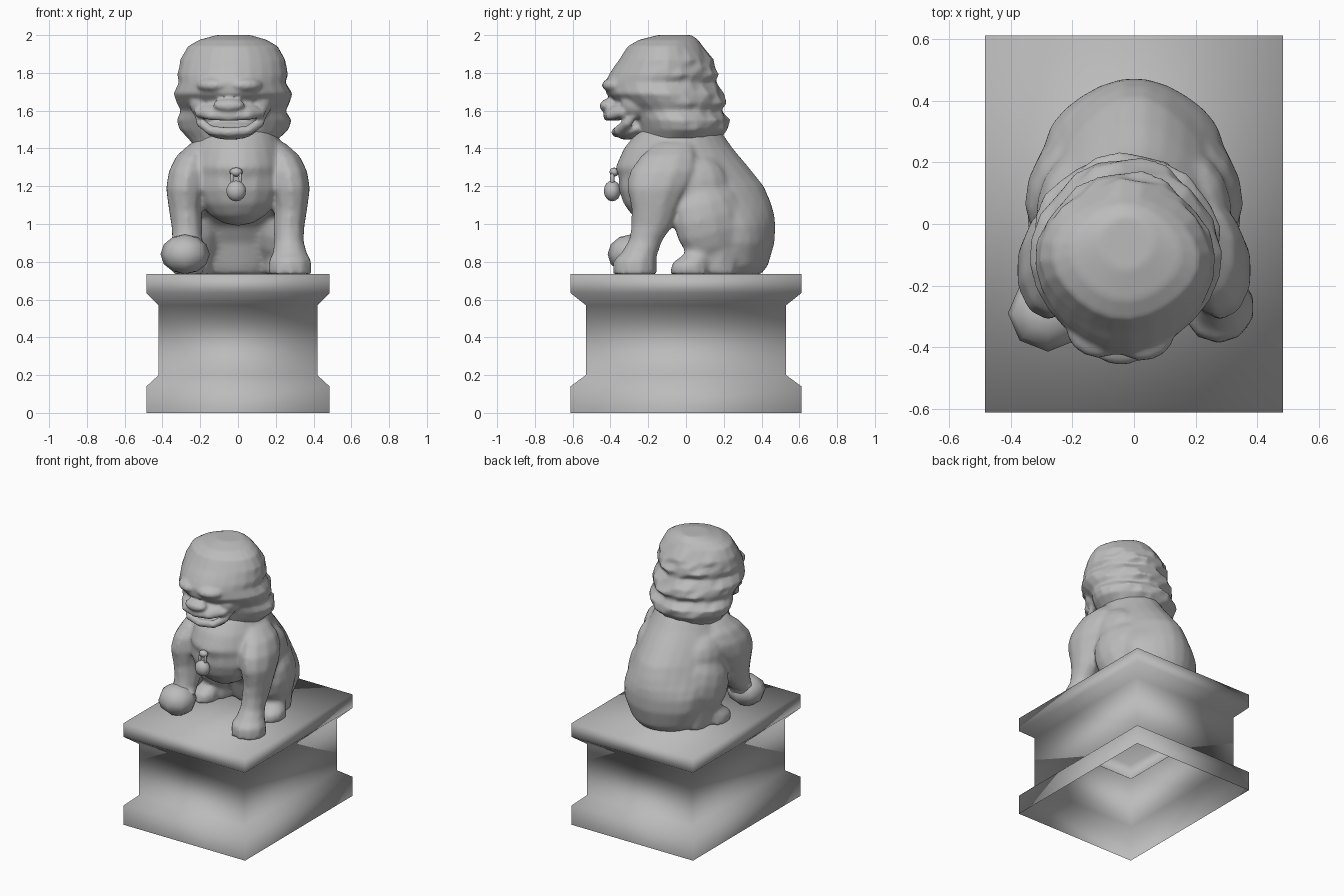
import bpy, bmesh, math
from mathutils import Vector, Matrix

cube = bpy.data.objects.get("Cube")
if cube:
    bpy.data.objects.remove(cube, do_unlink=True)

stone = bpy.data.materials.new("grey stone")
stone.use_nodes = True
stone.diffuse_color = (0.5, 0.5, 0.5, 1)
stone.node_tree.nodes["Principled BSDF"].inputs["Base Color"].default_value = (0.5, 0.5, 0.5, 1)


def finish(name, bm):
    """Turn a bmesh into a smooth stone object."""
    bmesh.ops.recalc_face_normals(bm, faces=bm.faces)
    mesh = bpy.data.meshes.new(name)
    bm.to_mesh(mesh)
    bm.free()
    mesh.materials.append(stone)
    mesh.shade_smooth()
    obj = bpy.data.objects.new(name, mesh)
    bpy.context.scene.collection.objects.link(obj)
    return obj


def skin(bm, loops):
    """Bridge a list of equal vertex loops with quads."""
    for lo, hi in zip(loops, loops[1:]):
        n = len(lo)
        for i in range(n):
            j = (i + 1) % n
            bm.faces.new((lo[i], lo[j], hi[j], hi[i]))


def loft(name, rings, sides=14, shape=None, bottom=True):
    """Stack horizontal rings (x, y, z, x radius, y radius)."""
    bm = bmesh.new()
    loops = []
    for k, (x, y, z, rx, ry) in enumerate(rings):
        loop = []
        for i in range(sides):
            a = math.tau * (i + 0.5) / sides
            s = shape(a, k) if shape else 1
            loop.append(bm.verts.new((x + rx * s * math.cos(a), y + ry * s * math.sin(a), z)))
        loops.append(loop)
    skin(bm, loops)
    if bottom:
        bm.faces.new(loops[0])
    bm.faces.new(loops[-1])
    return finish(name, bm)


def blob(name, centre, radii, tilt=0, yaw=0, segments=14, rows=9):
    """Ellipsoid tilted around x, then turned around z."""
    bm = bmesh.new()
    bmesh.ops.create_uvsphere(bm, u_segments=segments, v_segments=rows, radius=1)
    bm.transform(Matrix.Translation(centre) @ Matrix.Rotation(math.radians(yaw), 4, "Z")
                 @ Matrix.Rotation(math.radians(tilt), 4, "X") @ Matrix.Diagonal((*radii, 1)))
    return finish(name, bm)


def tube(name, points, radius):
    """Round bar along an open path, thinning at both ends."""
    bm = bmesh.new()
    pts = [Vector(p) for p in points]
    loops = []
    for k, p in enumerate(pts):
        along = (pts[min(k + 1, len(pts) - 1)] - pts[max(k - 1, 0)]).normalized()
        side = along.cross(Vector((0, 0, 1))).normalized()
        up = side.cross(along)
        r = radius * (0.6 if k in (0, len(pts) - 1) else 1)
        loops.append([bm.verts.new(p + side * r * math.cos(a) + up * r * math.sin(a))
                      for a in (math.tau * i / 8 for i in range(8))])
    skin(bm, loops)
    bm.faces.new(loops[0])
    bm.faces.new(loops[-1])
    return finish(name, bm)


def both(points):
    """Mirror a half path that ends in the middle."""
    return points + [(-x, y, z) for x, y, z in reversed(points[:-1])]


def fuse(name, objs, voxel, repeats):
    """Join overlapping parts and melt them into one carved surface."""
    bpy.ops.object.select_all(action="DESELECT")
    for o in objs:
        o.select_set(True)
    bpy.context.view_layer.objects.active = objs[0]
    bpy.ops.object.join()
    obj = objs[0]
    obj.name = name
    remesh = obj.modifiers.new("fuse", "REMESH")
    remesh.mode = "VOXEL"
    remesh.voxel_size = voxel
    remesh.use_smooth_shade = True
    smooth = obj.modifiers.new("soften", "SMOOTH")
    smooth.factor = 0.5
    smooth.iterations = repeats
    return obj


def egg(a, k):
    """Narrow the rump toward the back."""
    return 1 - 0.06 * max(0, math.sin(a)) * math.sin(2 * a) ** 2


def mane(a, k):
    """Pinched corners, with tufts of hair on the back and sides only."""
    tuft = 0.035 * math.cos(a * 7 + k * 2) * max(0, math.sin(a) + 0.2) * (k < 11)
    return 1 + tuft - 0.045 * math.sin(2 * a) ** 2


# Pedestal: open underneath, waisted
r2 = math.sqrt(2)
profile = [(0, 0.485, 0.612), (0.14, 0.485, 0.612), (0.2, 0.42, 0.53),
           (0.57, 0.42, 0.53), (0.635, 0.485, 0.612), (0.735, 0.485, 0.612)]
loft("pedestal", [(0, 0, z, w * r2, d * r2) for z, w, d in profile], 4, bottom=False)

# Torso: height, half width, front y, back y
torso = [(0.735, 0.19, 0.1, 0.4), (0.78, 0.23, 0.08, 0.435), (0.9, 0.28, 0.04, 0.47),
         (0.99, 0.295, -0.02, 0.475), (1.05, 0.295, -0.12, 0.47), (1.12, 0.29, -0.26, 0.45),
         (1.2, 0.28, -0.34, 0.415), (1.3, 0.27, -0.375, 0.335), (1.4, 0.24, -0.33, 0.25),
         (1.5, 0.2, -0.25, 0.18)]
parts = [loft("torso", [(0, (f + b) / 2, z, w, (b - f) / 2) for z, w, f, b in torso], 24, egg),
         blob("chest", (0, -0.15, 1.225), (0.23, 0.21, 0.235))]

# Legs, flanks and haunches on both sides
front_leg = [(0.2, -0.06, 1.43, 0.05, 0.1), (0.24, -0.09, 1.36, 0.09, 0.15),
             (0.265, -0.12, 1.28, 0.105, 0.18), (0.28, -0.15, 1.19, 0.105, 0.165),
             (0.28, -0.165, 1.08, 0.09, 0.125), (0.27, -0.18, 0.99, 0.085, 0.11),
             (0.27, -0.215, 0.91, 0.08, 0.09)]
for s in (-1, 1):
    leg = [(s * x, *rest) for x, *rest in front_leg]
    if s > 0:
        leg += [(0.275, -0.25, 0.84, 0.095, 0.1), (0.275, -0.27, 0.81, 0.115, 0.115),
                (0.275, -0.27, 0.735, 0.12, 0.12)]
    else:
        leg += [(-0.27, -0.26, 0.9, 0.1, 0.11), (-0.27, -0.26, 0.83, 0.08, 0.08)]
    parts.append(loft("front_leg", leg, 10))
    parts.append(blob("flank", (s * 0.19, 0.03, 1.2), (0.13, 0.2, 0.18)))
    parts.append(blob("haunch", (s * 0.2, 0.135, 1.01), (0.14, 0.21, 0.24), 15, s * 25))
    parts.append(loft("hind_leg", [(s * 0.21, 0.15, 0.735, 0.075, 0.12),
                                   (s * 0.21, 0.16, 0.95, 0.1, 0.13)], 10))
    parts.append(loft("hind_foot", [(s * 0.265, 0.02, 0.735, 0.085, 0.105),
                                    (s * 0.265, 0.02, 0.79, 0.085, 0.1),
                                    (s * 0.25, 0.07, 0.85, 0.06, 0.07)], 10))
fuse("lion_body", parts, 0.016, 5)

# Ball under the right paw
blob("ball", (-0.28, -0.29, 0.84), (0.13, 0.125, 0.105), segments=8, rows=6)

# Head with tiers of mane: height, half width, front y, back y
head = [(1.4, 0.2, -0.26, 0.17), (1.45, 0.24, -0.25, 0.18), (1.5, 0.29, -0.26, 0.225),
        (1.55, 0.305, -0.28, 0.23), (1.6, 0.28, -0.31, 0.185), (1.64, 0.3, -0.37, 0.22),
        (1.69, 0.315, -0.425, 0.2), (1.75, 0.285, -0.43, 0.155), (1.79, 0.295, -0.41, 0.175),
        (1.83, 0.285, -0.385, 0.155), (1.87, 0.28, -0.355, 0.14), (1.94, 0.24, -0.31, 0.09),
        (1.975, 0.18, -0.25, 0.065), (2.0, 0.09, -0.15, 0.03)]

# Face: muzzle, nose, lips, jaw, brows and cheeks
face = [loft("head", [(0, (f + b) / 2, z, w, (b - f) / 2) for z, w, f, b in head], 24, mane),
        blob("muzzle", (0, -0.33, 1.605), (0.165, 0.11, 0.05), 18),
        blob("nose", (0, -0.41, 1.63), (0.085, 0.05, 0.035), 15),
        tube("upper_lip", both([(-0.18, -0.26, 1.625), (-0.165, -0.32, 1.59),
                                (-0.1, -0.395, 1.575), (0, -0.415, 1.57)]), 0.026),
        tube("lower_lip", both([(-0.18, -0.25, 1.59), (-0.155, -0.3, 1.535),
                                (-0.1, -0.35, 1.495), (0, -0.37, 1.485)]), 0.027),
        blob("lower_jaw", (0, -0.27, 1.5), (0.14, 0.1, 0.045), 20)]
for s in (-1, 1):
    face.append(blob("brow", (s * 0.08, -0.355, 1.735), (0.1, 0.085, 0.045), 0, s * 20))
    face.append(blob("cheek", (s * 0.15, -0.25, 1.64), (0.07, 0.085, 0.08)))
lion_head = fuse("lion_head", face, 0.011, 2)
lion_head.matrix_world = Matrix.Translation((-0.02, 0, 0)) @ Matrix.Rotation(math.radians(-4), 4, "Z")

# Bell hung on the chest
blob("bell", (-0.01, -0.39, 1.175), (0.055, 0.045, 0.055), segments=10, rows=8)
blob("bell_knot", (-0.01, -0.38, 1.275), (0.035, 0.025, 0.024), segments=8, rows=6)
for s in (-1, 1):
    blob("bell_loop", (-0.01 + s * 0.022, -0.39, 1.24), (0.01, 0.012, 0.035), segments=6, rows=6)
